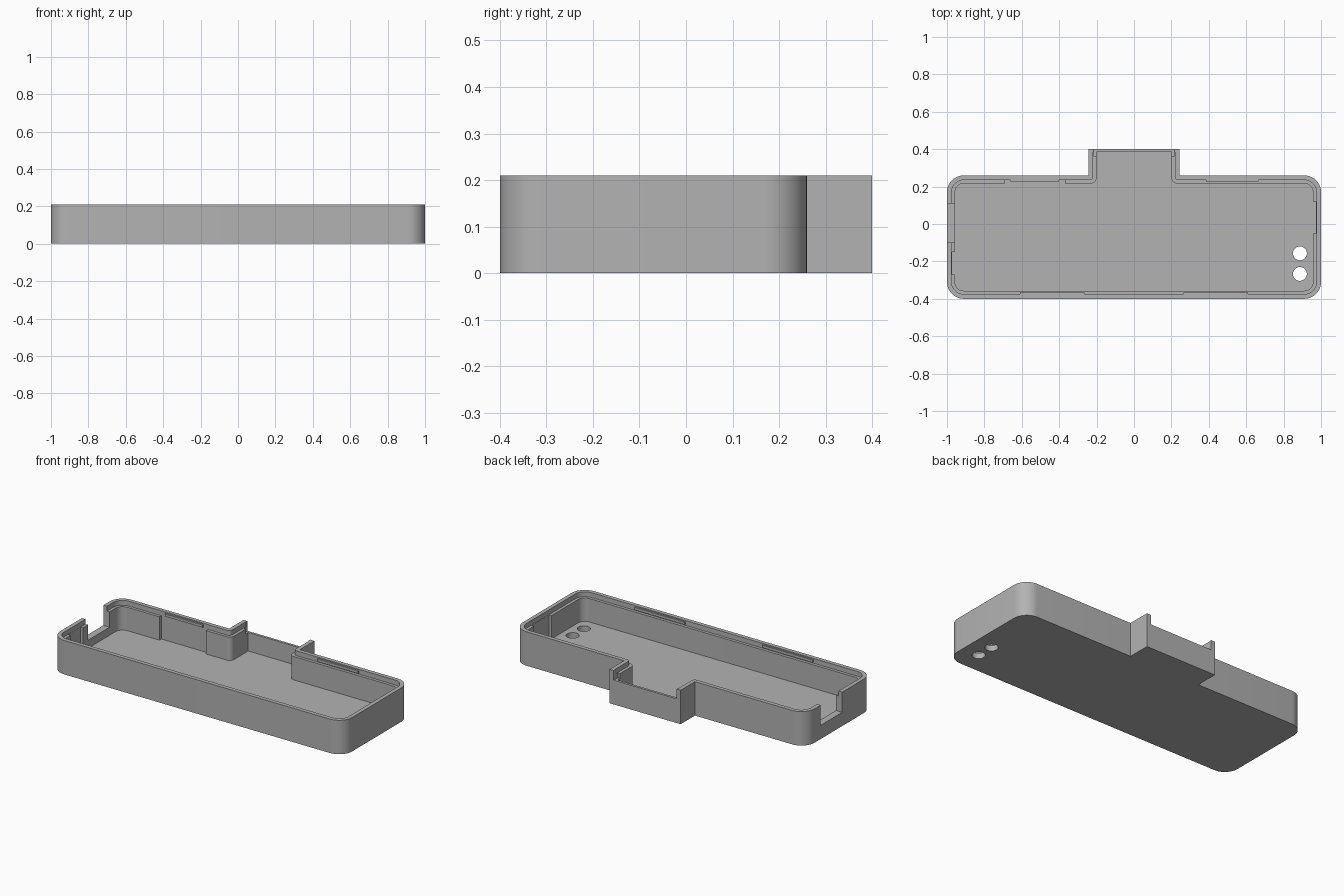
import bpy, bmesh, math
from mathutils import Vector

cube = bpy.data.objects.get("Cube")
if cube:
    bpy.data.objects.remove(cube, do_unlink=True)

HEIGHT, FLOOR, LEDGE, ABOVE = 0.21, 0.035, 0.18, 0.3
BACK, FRONT, TAB_BACK, TAB_HALF = 0.26, -0.4, 0.4, 0.243

grey = bpy.data.materials.new("plain grey")
grey.use_nodes = True
grey.diffuse_color = (0.45, 0.45, 0.45, 1)
grey.node_tree.nodes["Principled BSDF"].inputs["Base Color"].default_value = grey.diffuse_color


def rounded(corners, steps=10):
    """Round the right-angled corners, given as (x, y, radius)."""
    result = []
    for i, (x, y, r) in enumerate(corners):
        p = Vector((x, y))
        if r <= 0:
            result.append(p)
            continue
        u = (Vector(corners[i - 1][:2]) - p).normalized()
        v = (Vector(corners[(i + 1) % len(corners)][:2]) - p).normalized()
        centre = p + r * (u + v)
        for k in range(steps + 1):
            t = math.pi / 2 * k / steps
            result.append(centre - r * (v * math.cos(t) + u * math.sin(t)))
    return result


def tray_outline(inset, tab_inset, neck_radius):
    """Rounded rectangle with a square tab at the back."""
    r, x, y, tab = 0.09 - inset, 1 - inset, BACK - inset, TAB_HALF - inset
    half = [(x, FRONT + inset, r), (x, y, r), (tab, y, neck_radius),
            (tab, TAB_BACK - tab_inset, 0)]
    return rounded(half + [(-a, b, c) for a, b, c in reversed(half)])


def prism(name, outline, z0, z1):
    bm = bmesh.new()
    base = bm.faces.new([bm.verts.new((p[0], p[1], z0)) for p in outline])
    top = bmesh.ops.extrude_face_region(bm, geom=[base])["geom"]
    bmesh.ops.translate(bm, verts=[g for g in top if isinstance(g, bmesh.types.BMVert)],
                        vec=(0, 0, z1 - z0))
    bmesh.ops.recalc_face_normals(bm, faces=bm.faces)
    mesh = bpy.data.meshes.new(name)
    bm.to_mesh(mesh)
    bm.free()
    mesh.materials.append(grey)
    obj = bpy.data.objects.new(name, mesh)
    bpy.context.collection.objects.link(obj)
    return obj


def block(name, x0, x1, y0, y1, z0, z1):
    return prism(name, [(x0, y0), (x1, y0), (x1, y1), (x0, y1)], z0, z1)


def cut(target, cutter):
    cutter.hide_render = True
    bpy.context.view_layer.objects.active = target
    mod = target.modifiers.new("cut", 'BOOLEAN')
    mod.operation, mod.solver, mod.object = 'DIFFERENCE', 'EXACT', cutter
    bpy.ops.object.modifier_apply(modifier=mod.name)
    bpy.data.objects.remove(cutter, do_unlink=True)


# Tray shell with cavity and stepped lip
tray = prism("tray", tray_outline(0, 0, 0), 0, HEIGHT)
cut(tray, prism("cavity", tray_outline(0.043, 0.015, 0.03), FLOOR, ABOVE))
cut(tray, prism("lip_step", tray_outline(0.025, 0.015, 0.02), LEDGE, ABOVE))

# Lowered back of the tab and the cable opening in the right end
cut(tray, block("tab_opening", -0.215, 0.215, 0.36, 0.45, 0.15, ABOVE))
cut(tray, block("end_opening", -1.1, -0.9, -0.1, 0.11, 0.085, ABOVE))

# Shallow recesses in the inner wall
cut(tray, block("back_recess", -0.69, -0.37, 0.18, 0.236, FLOOR, ABOVE))
cut(tray, block("left_recess", 0.93, 0.974, -0.05, 0.12, FLOOR, ABOVE))
cut(tray, block("right_recess", -0.974, -0.93, -0.27, -0.15, FLOOR, ABOVE))

# Two round holes through the floor
for y in (-0.157, -0.267):
    ring = [(0.887 + 0.037 * math.cos(a * math.tau / 40),
             y + 0.037 * math.sin(a * math.tau / 40)) for a in range(40)]
    cut(tray, prism("hole", ring, -0.1, 0.1))

bpy.ops.object.select_all(action='DESELECT')
tray.select_set(True)
bpy.context.view_layer.objects.active = tray
bpy.ops.object.shade_smooth_by_angle(angle=math.radians(30))

# Snap strips on the lip
for x0, x1 in ((-0.61, -0.265), (0.265, 0.61)):
    block("front_snap_strip", x0, x1, FRONT + 0.015, FRONT + 0.034, 0.187, 0.203)
block("back_snap_strip", 0.385, 0.665, BACK - 0.034, BACK - 0.015, 0.187, 0.203)
block("back_snap_strip", -0.66, -0.4, BACK - 0.034, BACK - 0.015, 0.187, 0.203)
